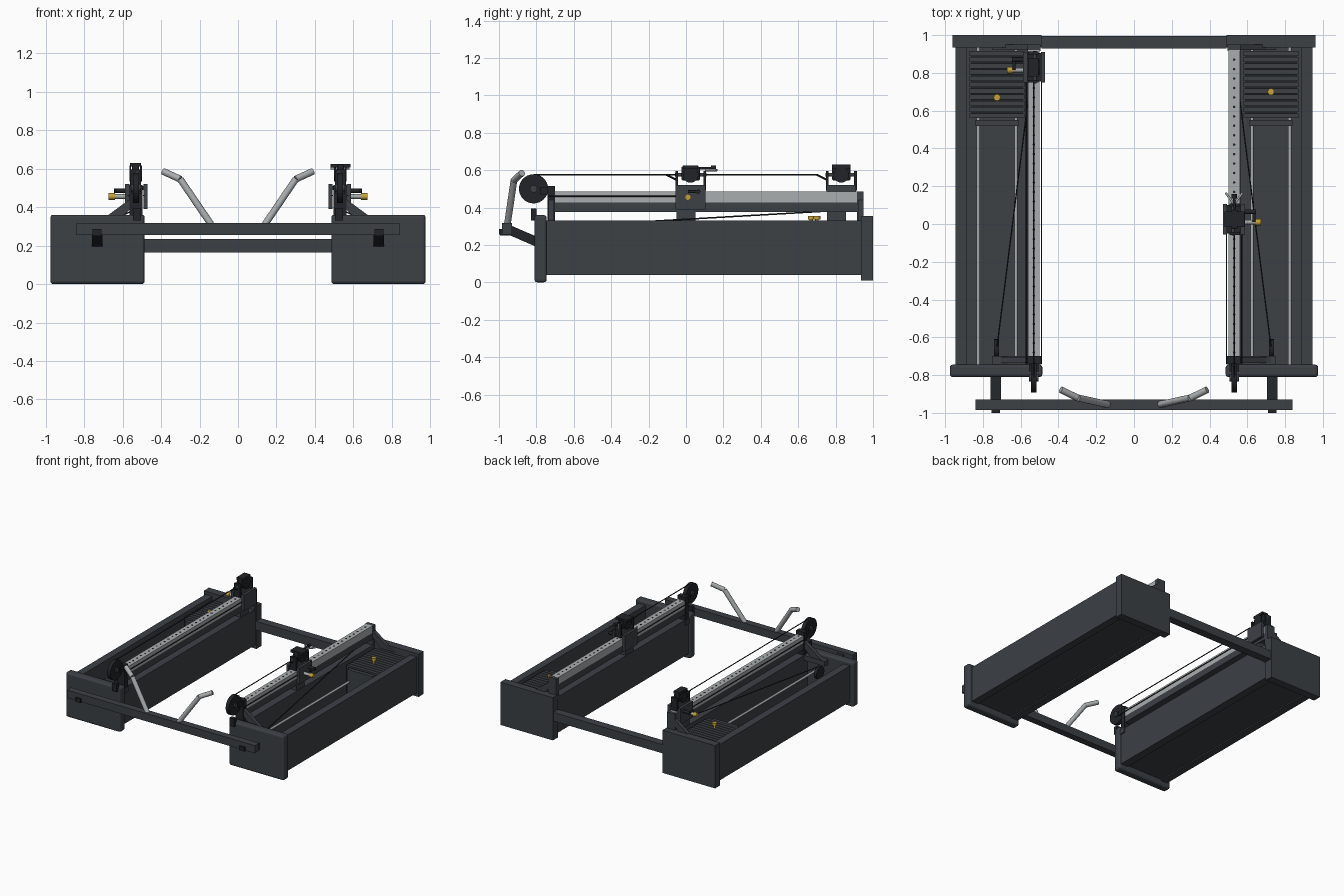
import bpy
import bmesh
from mathutils import Vector

default_cube = bpy.data.objects.get("Cube")
if default_cube:
    bpy.data.objects.remove(default_cube, do_unlink=True)


def make_material(name, red, green, blue):
    material = bpy.data.materials.new(name)
    material.use_nodes = True
    colour = (red, green, blue, 1)
    material.diffuse_color = colour
    material.node_tree.nodes["Principled BSDF"].inputs["Base Color"].default_value = colour
    return material


slate = make_material("dark slate", .045, .052, .06)
black = make_material("black", .015, .017, .02)
silver = make_material("silver grey", .4, .42, .43)
gold = make_material("gold", .58, .36, .04)


def finish(name, mesh_data, material):
    mesh = bpy.data.meshes.new(name)
    bmesh.ops.recalc_face_normals(mesh_data, faces=mesh_data.faces)
    mesh_data.to_mesh(mesh)
    mesh_data.free()
    mesh.materials.append(material)
    part = bpy.data.objects.new(name, mesh)
    bpy.context.scene.collection.objects.link(part)
    return part


def box(name, x_range, y_range, z_range, material=slate, side=1, round_off=0):
    """Block spanning three ranges; side mirrors it across x."""
    ranges = (x_range, y_range, z_range)
    mesh_data = bmesh.new()
    bmesh.ops.create_cube(mesh_data, size=1)
    for vert in mesh_data.verts:
        vert.co = [low + (high - low) * (c + .5) for c, (low, high) in zip(vert.co, ranges)]
        vert.co.x *= side
    part = finish(name, mesh_data, material)
    if round_off:
        bevel = part.modifiers.new("rounded edges", "BEVEL")
        bevel.width, bevel.segments = round_off, 3
    return part


def rod(name, start, end, radius, material=black, side=1, sides=12):
    """Straight cylinder between two points."""
    start, end = Vector(start), Vector(end)
    start.x *= side
    end.x *= side
    axis = end - start
    mesh_data = bmesh.new()
    bmesh.ops.create_cone(mesh_data, cap_ends=True, segments=sides, radius1=radius,
                          radius2=radius, depth=axis.length)
    turn = axis.to_track_quat("Z", "Y").to_matrix()
    for vert in mesh_data.verts:
        vert.co = turn @ vert.co + (start + end) / 2
    for face in mesh_data.faces:
        face.smooth = len(face.verts) == 4
    for edge in mesh_data.edges:
        edge.smooth = all(len(f.verts) == 4 for f in edge.link_faces)
    return finish(name, mesh_data, material)


def prism(name, outline, axis, depth_range, material=slate, side=1):
    """Extruded polygon along the x or y axis."""
    mesh_data = bmesh.new()
    rings = []
    for d in depth_range:
        points = [(d, a, b) if axis == "x" else (a, d, b) for a, b in outline]
        rings.append([mesh_data.verts.new((x * side, y, z)) for x, y, z in points])
    first, last = rings
    mesh_data.faces.new(first)
    mesh_data.faces.new(last[::-1])
    for i in range(len(first)):
        j = (i + 1) % len(first)
        mesh_data.faces.new((first[i], first[j], last[j], last[i]))
    return finish(name, mesh_data, material)


def build_housing(side, label):
    # Open tub with end plates
    box(label + "front_plate", (.485, .975), (-.81, -.745), (0, .36), slate, side, .015)
    box(label + "back_plate", (.49, .96), (.935, 1), (.01, .355), slate, side)
    box(label + "outer_wall", (.885, .945), (-.75, .94), (.04, .33), slate, side)
    box(label + "inner_wall", (.5, .565), (-.75, .94), (.04, .33), slate, side)
    box(label + "tub_floor", (.55, .9), (-.75, .94), (.05, .07), slate, side)

    # Weight stack on two guide rods
    for x in (.625, .825):
        rod(label + "guide_rod", (x, -.75, .2), (x, .94, .2), .009, silver, side)
    for i in range(11):
        y = .56 + i * .033
        box(label + "weight_plate", (.58, .87), (y, y + .026), (.08, .31), slate, side)
    box(label + "stack_core", (.59, .86), (.56, .91), (.09, .3), black, side)
    box(label + "stack_head", (.61, .84), (.52, .55), (.1, .3), slate, side)
    pin_y = .7 if side > 0 else .67
    rod(label + "selector_pin", (.725, pin_y, .3), (.725, pin_y, .335), .009, gold, side)
    rod(label + "selector_knob", (.725, pin_y, .335), (.725, pin_y, .355), .018, gold, side)


def build_rail(side, label):
    # Slotted rail above its beam
    box(label + "beam", (.5, .56), (-.72, .92), (.375, .428), slate, side)
    box(label + "rail", (.5, .56), (-.72, .92), (.428, .485), silver, side)
    for i in range(32):
        y = -.68 + i * .05
        rod(label + "rail_hole", (.53, y, .484), (.53, y, .487), .007, black, side, 8)
    for x in (.49, .57):
        rod(label + "edge_cable", (x, -.74, .46), (x, .78 if side < 0 else 0, .46), .004, black, side, 6)

    # End posts and diagonal braces
    box(label + "front_post", (.495, .565), (-.74, -.7), (.32, .515), black, side)
    box(label + "back_post", (.495, .565), (.915, .95), (.32, .485), slate, side)
    brace = [(.55, .45), (.55, .4), (.63, .32), (.75, .32), (.7, .34)]
    for y in (-.735, .92):
        prism(label + "brace", brace, "y", (y, y + .03), slate, side)
    box(label + "front_shelf", (.49, .75), (-.745, -.7), (.29, .33), slate, side)

    # Front pulley with its mount and cables
    rod(label + "pulley", (.515, -.815, .5), (.545, -.815, .5), .078, black, side, 32)
    rod(label + "pulley_hub", (.505, -.815, .5), (.555, -.815, .5), .02, slate, side)
    box(label + "pulley_arm", (.505, .555), (-.78, -.71), (.47, .51), black, side)
    box(label + "pulley_foot", (.505, .545), (-.83, -.8), (.33, .395), black, side)
    rod(label + "low_pulley", (.715, -.66, .25), (.74, -.66, .25), .05, black, side, 20)
    rod(label + "inner_cable", (.725, -.65, .3), (.55, .74, .38), .004, black, side, 6)


def build_carriage(side, label, y):
    # Sliding sleeve around the rail
    box(label + "sleeve_foot", (.505, .56), (y - .075, y + .025), (.33, .395), slate, side)
    for x in (.47, .565):
        box(label + "sleeve_cheek", (x, x + .022), (y - .08, y + .08), (.39, .52), slate, side)
    box(label + "sleeve_top", (.49, .57), (y - .075, y + .075), (.488, .51), black, side)
    # Swivel head held between two uprights
    for end in (y - .082, y + .068):
        box(label + "yoke", (.505, .56), (end, end + .015), (.49, .595), black, side)
    box(label + "swivel_block", (.515, .55), (y - .05, y + .05), (.545, .62), black, side, .01)
    for x in (.5, .555):
        rod(label + "swivel_pulley", (x, y, .575), (x + .01, y, .575), .042, black, side, 20)
    rod(label + "swivel_axle", (.525, y - .085, .575), (.525, y + .085, .575), .01, slate, side)
    if side > 0:
        box(label + "cross_head", (.48, .585), (y - .04, y + .04), (.605, .625), black, side)
        rod(label + "hook", (.53, y + .04, .61), (.53, y + .125, .61), .007, black, side)
        rod(label + "hook_stop", (.53, y + .11, .61), (.53, y + .135, .61), .014, black, side)
        for x in (.485, .575):
            rod(label + "hook_strap", (x, y + .14, .6), (.53, y + .08, .6), .006, silver, side)
    else:
        box(label + "cross_head", (.505, .56), (y - .05, y + .05), (.61, .63), black, side)
    # Locking plunger and lever
    rod(label + "plunger", (.58, y - .015, .455), (.645, y - .015, .455), .012, silver, side)
    rod(label + "plunger_knob", (.64, y - .015, .455), (.672, y - .015, .455), .017, gold, side)
    rod(label + "lever", (.58, y + .04, .485), (.645, y + .04, .485), .012, black, side)
    rod(label + "lever_guard", (.635, y - .015, .485), (.635, y + .045, .485), .008, black, side)
    # Overhead cable back to the front pulley
    rod(label + "top_cable", (.53, -.815, .575), (.53, y - .13, .575), .004, black, side, 6)
    rod(label + "cable_dip", (.53, y - .13, .575), (.53, y - .07, .545), .005, black, side, 6)


def build_front_arm(side, label):
    # Sloping arm to the front bar and a bent handle
    slope = [(-.95, .31), (-.8, .245), (-.8, .19), (-.95, .255)]
    prism(label + "sloping_arm", slope, "x", (.705, .76), black, side)
    box(label + "arm_cap", (.71, .755), (-.995, -.93), (.25, .26), black, side)
    box(label + "arm_end", (.71, .755), (-1, -.98), (.255, .285), black, side)
    path = [(.14, -.955, .31), (.3, -.92, .545), (.388, -.877, .585)]
    for start, end in zip(path, path[1:]):
        rod(label + "handle", start, end, .018, silver, side, 16)


for side, label, carriage_y in ((1, "left_", .025), (-1, "right_", .83)):
    build_housing(side, label)
    build_rail(side, label)
    build_carriage(side, label, carriage_y)
    build_front_arm(side, label)

# Bars joining the two halves
box("back_crossbar", (-.49, .49), (.93, .995), (.165, .235))
box("front_bar", (-.84, .84), (-.985, -.93), (.255, .318))
